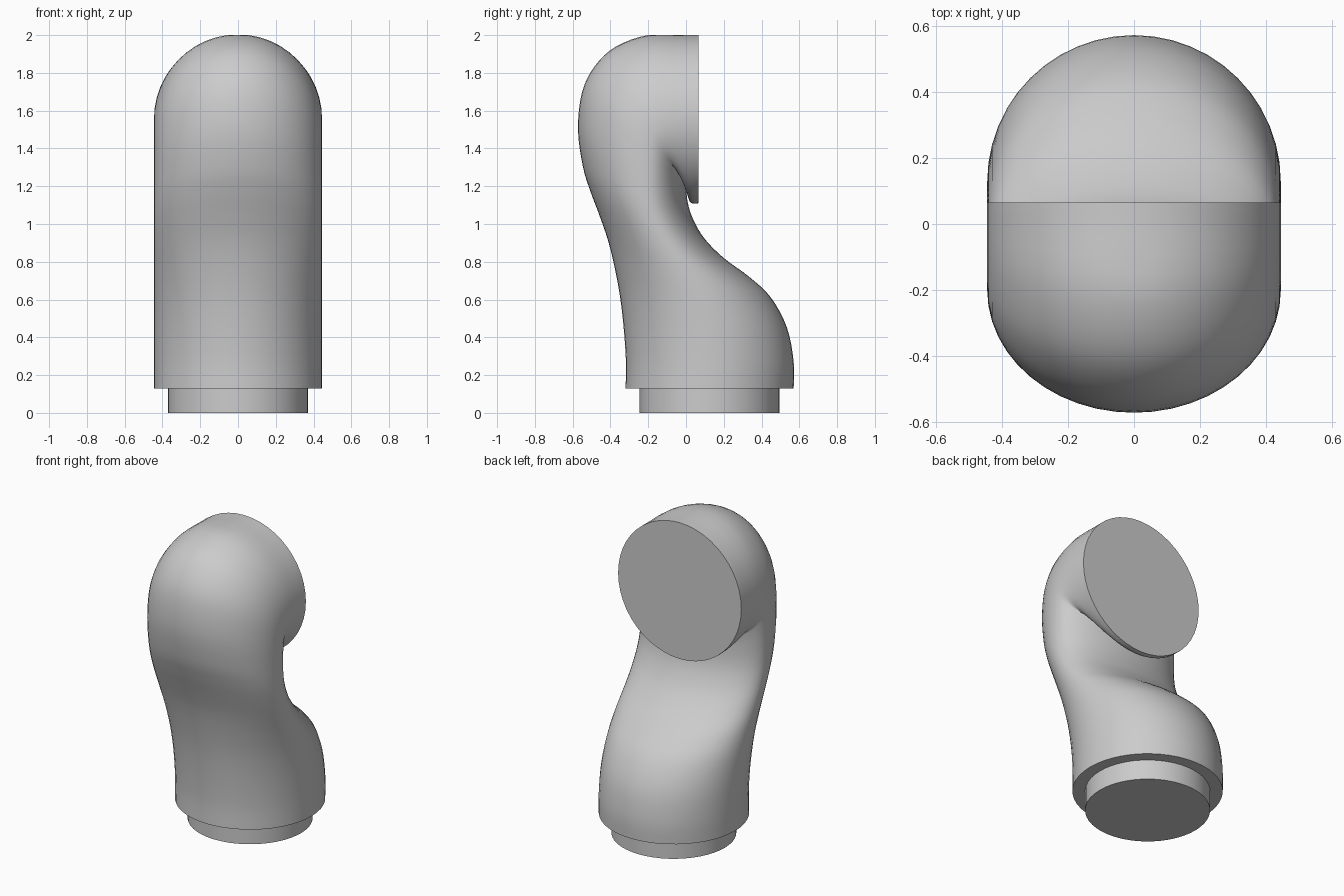
import bpy, bmesh, math
from mathutils import Vector

if "Cube" in bpy.data.objects:
    bpy.data.objects.remove(bpy.data.objects["Cube"])

HALF_WIDTH = 0.445
SEGMENTS = 48
STEPS = 4

# Cross-sections in side view: front edge (y, z), back edge (y, z), widest point along the chord
SECTIONS = [
    (-.320, 0.13, .570, 0.13, .50),
    (-.318, 0.27, .570, 0.27, .50),
    (-.330, 0.45, .535, 0.45, .50),
    (-.350, 0.62, .450, 0.61, .50),
    (-.380, 0.78, .335, 0.72, .50),
    (-.415, 0.92, .200, 0.82, .52),
    (-.460, 1.05, .100, 0.92, .55),
    (-.505, 1.17, .040, 1.02, .58),
    (-.545, 1.30, .010, 1.11, .62),
    (-.572, 1.50, .000, 1.20, .65),
    (-.550, 1.70, .000, 1.24, .65),
    (-.480, 1.84, .000, 1.22, .62),
    (-.370, 1.94, .003, 1.18, .58),
    (-.200, 2.00, .015, 1.13, .53),
    (0.000, 2.00, .030, 1.11, .50),
    (0.065, 2.00, .065, 1.11, .50),
]


def smooth_rows(rows):
    """Catmull-Rom interpolation through the section table."""
    out = []
    last = len(rows) - 1
    for i in range(last):
        a, b, c, d = (rows[min(max(i + k, 0), last)] for k in (-1, 0, 1, 2))
        for s in range(STEPS):
            t = s / STEPS
            out.append([0.5 * (2 * q + (r - p) * t + (2 * p - 5 * q + 4 * r - w) * t * t
                               + (3 * q - p - 3 * r + w) * t ** 3)
                        for p, q, r, w in zip(a, b, c, d)])
    out.append(rows[-1])
    return out


def section_ring(bm, row):
    front = Vector((0, row[0], row[1]))
    back = Vector((0, row[2], row[3]))
    mid = front.lerp(back, row[4])
    ring = []
    for i in range(SEGMENTS):
        ang = 2 * math.pi * i / SEGMENTS
        c = math.cos(ang)
        co = mid + ((back - mid) * c if c > 0 else (front - mid) * -c)
        co.x = HALF_WIDTH * math.sin(ang)
        co.z = min(co.z, 2.0)
        ring.append(bm.verts.new(co))
    return ring


# Curved body ending in a flat upright disc
bm = bmesh.new()
rings = [section_ring(bm, r) for r in smooth_rows(SECTIONS)]
for lower, upper in zip(rings, rings[1:]):
    for i in range(SEGMENTS):
        j = (i + 1) % SEGMENTS
        bm.faces.new((lower[i], lower[j], upper[j], upper[i]))
bm.faces.new(rings[0])
bm.faces.new(rings[-1])
bmesh.ops.recalc_face_normals(bm, faces=bm.faces[:])
mesh = bpy.data.meshes.new("curved_body")
bm.to_mesh(mesh)
bm.free()
body = bpy.data.objects.new("curved_body", mesh)
bpy.context.collection.objects.link(body)

# Narrower round plug under the body
bpy.ops.mesh.primitive_cylinder_add(vertices=SEGMENTS, radius=0.37, depth=0.14,
                                    location=(0, 0.125, 0.07))
plug = bpy.context.object
plug.name = "base_plug"

for ob in (body, plug):
    bpy.ops.object.select_all(action='DESELECT')
    ob.select_set(True)
    bpy.context.view_layer.objects.active = ob
    bpy.ops.object.shade_smooth_by_angle(angle=math.radians(40))
